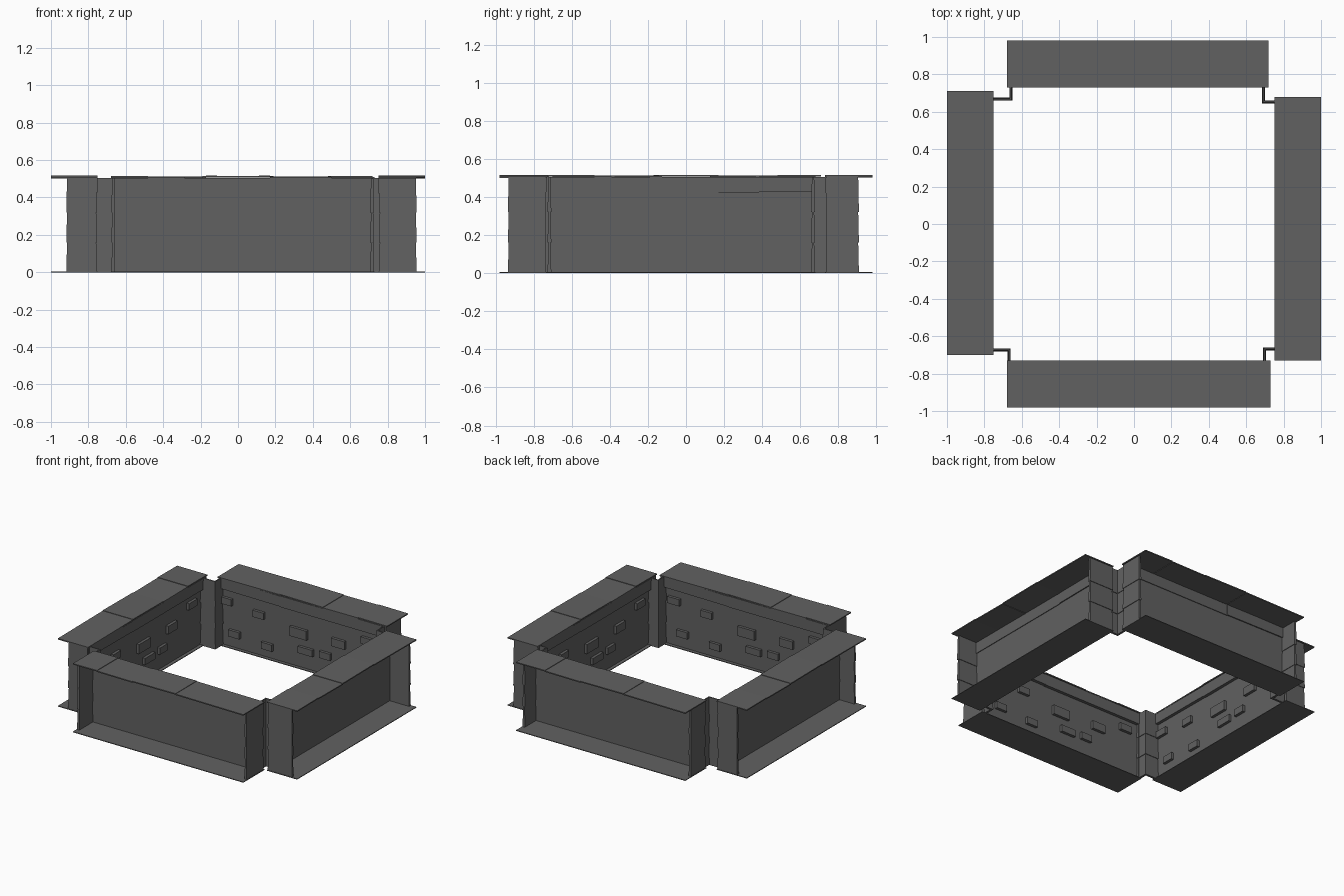
import bpy
import bmesh
from mathutils import Matrix, Vector
from math import radians

if "Cube" in bpy.data.objects:
    bpy.data.objects.remove(bpy.data.objects["Cube"], do_unlink=True)

stone = bpy.data.materials.new("dark_grey_stone")
stone.use_nodes = True
GREY = (0.12, 0.12, 0.12, 1)
stone.diffuse_color = GREY
stone.node_tree.nodes["Principled BSDF"].inputs["Base Color"].default_value = GREY

ROW = 0.16          # height of a corner block course
TOP = 0.515


def block(bm, u, v, z, taper=0.0, tilt=0.0):
    """Box from (min, max) ranges; v is the distance outward, taper shrinks the top."""
    made = bmesh.ops.create_cube(bm, size=1)["verts"]
    mid = Vector((sum(u) / 2, -sum(v) / 2, sum(z) / 2))
    size = Vector((u[1] - u[0], v[1] - v[0], z[1] - z[0]))
    for p in made:
        up = p.co.z > 0
        p.co = Vector(a * b for a, b in zip(p.co, size))
        if up:
            p.co.x -= taper * (1 if p.co.x > 0 else -1)
            p.co.y -= taper * (1 if p.co.y > 0 else -1)
        p.co.z += p.co.x * tilt
        p.co += mid


def finish(bm, name, turn=0):
    bmesh.ops.rotate(bm, verts=bm.verts, matrix=Matrix.Rotation(radians(turn), 3, "Z"))
    bmesh.ops.recalc_face_normals(bm, faces=bm.faces)
    mesh = bpy.data.meshes.new(name)
    bm.to_mesh(mesh)
    bm.free()
    mesh.materials.append(stone)
    bpy.context.collection.objects.link(bpy.data.objects.new(name, mesh))


def courses(bm, u, v):
    """Three stacked tapering blocks with shadow joints."""
    for i in range(3):
        top = ROW * (i + 1) if i < 2 else TOP - 0.01
        block(bm, u, v, (ROW * i, top), taper=0.004)


# Bricks on the inner faces: position along wall, height, length, thickness in z
BRICKS = [(0.62, 0.34, 0.10, 0.05), (0.55, 0.11, 0.09, 0.05),
          (0.35, 0.31, 0.09, 0.05), (0.28, 0.09, 0.09, 0.05),
          (0.02, 0.26, 0.14, 0.07), (-0.04, 0.14, 0.12, 0.05),
          (-0.20, 0.15, 0.09, 0.05), (-0.31, 0.27, 0.11, 0.06),
          (-0.55, 0.35, 0.10, 0.05)]
# Cap slab joints along the wall
JOINTS = [-0.48, -0.19, 0.17]


def wall(side, turn, lo, hi, inner, face):
    outer = inner + 0.25

    # Cap of slightly uneven slabs
    bm = bmesh.new()
    stops = [lo] + JOINTS + [hi]
    for i in range(len(stops) - 1):
        drop = 0.004 * (i % 2)
        block(bm, (stops[i], stops[i + 1]), (inner, outer),
              (TOP - 0.008 - drop, TOP - drop), tilt=0.008 * (-1) ** i)
    finish(bm, side + "_cap", turn)

    # Flat footing
    bm = bmesh.new()
    block(bm, (lo, hi), (inner, outer), (0, 0.005))
    finish(bm, side + "_footing", turn)

    # Thin wall panel with a lip under the cap
    bm = bmesh.new()
    block(bm, (lo + 0.015, hi - 0.015), (inner + 0.025, inner + 0.045), (0, TOP - 0.01))
    finish(bm, side + "_panel", turn)
    bm = bmesh.new()
    block(bm, (lo + 0.008, JOINTS[2]), (inner + 0.002, inner + 0.05), (0.42, TOP - 0.012))
    block(bm, (JOINTS[2], hi - 0.008), (inner + 0.002, inner + 0.053), (0.425, TOP - 0.012),
          tilt=0.008)
    finish(bm, side + "_lip", turn)

    # End plates in three courses
    bm = bmesh.new()
    courses(bm, (lo + 0.003, lo + 0.023), (inner + 0.004, face))
    courses(bm, (hi - 0.023, hi - 0.003), (inner + 0.004, face))
    finish(bm, side + "_end_plates", turn)

    # Raised bricks on the inside
    bm = bmesh.new()
    for u, z, length, height in BRICKS:
        block(bm, (u - length / 2, u + length / 2), (inner + 0.004, inner + 0.03),
              (z - height / 2, z + height / 2))
    finish(bm, side + "_bricks", turn)


wall("front", 0, -0.68, 0.73, 0.73, 0.935)
wall("left", 90, -0.73, 0.68, 0.75, 0.955)
wall("back", 180, -0.72, 0.68, 0.73, 0.908)
wall("right", 270, -0.71, 0.70, 0.75, 0.918)


# Folded corner pillars joining neighbouring walls
def corner(name, x, y):
    sx, sy = (1 if x > 0 else -1), (1 if y > 0 else -1)
    bm = bmesh.new()
    xs = sorted((x, sx * 0.775))
    ys = sorted((-y, -sy * 0.755))
    courses(bm, xs, sorted((-y, -y - sy * 0.016)))
    courses(bm, sorted((x, x + sx * 0.016)), ys)
    finish(bm, name)


corner("front_right_corner", -0.66, -0.665)
corner("front_left_corner", 0.69, -0.66)
corner("back_right_corner", -0.65, 0.66)
corner("back_left_corner", 0.685, 0.645)
